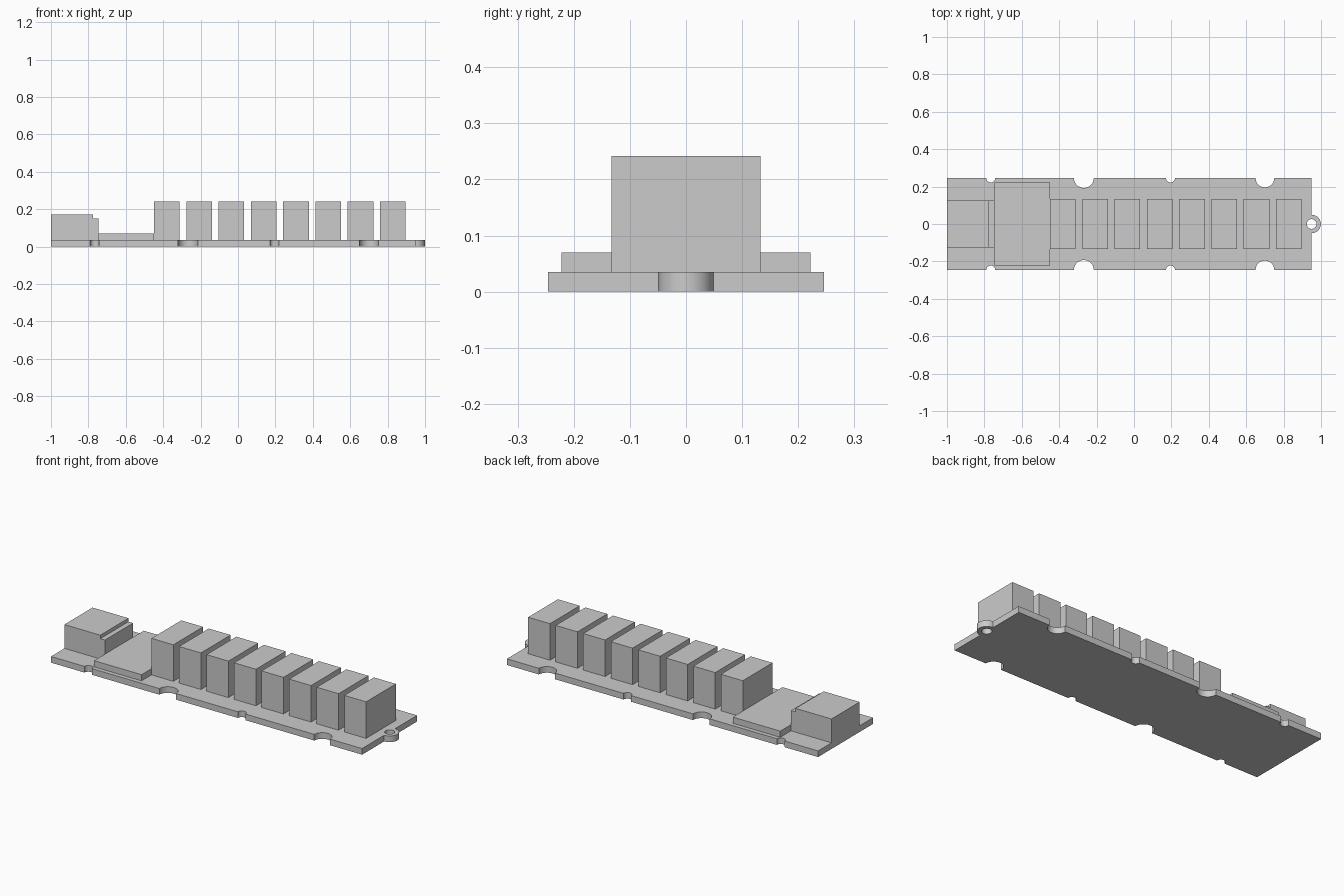
import bpy, bmesh
from math import sin, cos, pi, radians

default = bpy.data.objects.get("Cube")
if default:
    bpy.data.objects.remove(default, do_unlink=True)

grey = bpy.data.materials.new("plain_grey")
grey.use_nodes = True
grey.diffuse_color = (0.6, 0.6, 0.6, 1)
grey.node_tree.nodes["Principled BSDF"].inputs["Base Color"].default_value = (0.6, 0.6, 0.6, 1)

LEFT, RIGHT, HALF_WIDTH, THICK = -1.0, 0.95, 0.246, 0.035


def arc(cx, cy, r, start, end, steps=24):
    angles = [start + (end - start) * i / steps for i in range(steps + 1)]
    return [(cx + r * cos(a), cy + r * sin(a)) for a in angles]


def add_object(name, mesh):
    obj = bpy.data.objects.new(name, mesh)
    bpy.context.collection.objects.link(obj)
    mesh.materials.clear()
    mesh.materials.append(grey)
    return obj


def extruded(name, splines, depth):
    """Fill closed 2D outlines (inner ones become holes) and extrude up from z = 0."""
    curve = bpy.data.curves.new(name, 'CURVE')
    curve.dimensions, curve.fill_mode, curve.extrude = '2D', 'BOTH', depth / 2
    for points in splines:
        spline = curve.splines.new('POLY')
        spline.points.add(len(points) - 1)
        for p, (x, y) in zip(spline.points, points):
            p.co = (x, y, 0, 1)
        spline.use_cyclic_u = True
    temp = bpy.data.objects.new(name + "_outline", curve)
    mesh = bpy.data.meshes.new_from_object(temp)
    bpy.data.objects.remove(temp)
    bpy.data.curves.remove(curve)
    mesh.name = name
    bm = bmesh.new()
    bm.from_mesh(mesh)
    bmesh.ops.remove_doubles(bm, verts=bm.verts, dist=1e-5)
    bmesh.ops.translate(bm, verts=bm.verts, vec=(0, 0, depth / 2))
    bmesh.ops.recalc_face_normals(bm, faces=bm.faces)
    bm.to_mesh(mesh)
    bm.free()
    return add_object(name, mesh)


def prism(name, profile, half_y):
    """Side profile of (x, z) points, extruded across the board."""
    mesh = bpy.data.meshes.new(name)
    bm = bmesh.new()
    face = bm.faces.new([bm.verts.new((x, -half_y, z)) for x, z in profile])
    side = bmesh.ops.extrude_face_region(bm, geom=[face])
    verts = [v for v in side["geom"] if isinstance(v, bmesh.types.BMVert)]
    bmesh.ops.translate(bm, verts=verts, vec=(0, 2 * half_y, 0))
    bmesh.ops.recalc_face_normals(bm, faces=bm.faces)
    bm.to_mesh(mesh)
    bm.free()
    return add_object(name, mesh)


def box(name, x0, x1, half_y, top):
    return prism(name, [(x0, THICK), (x1, THICK), (x1, top), (x0, top)], half_y)


# Circuit board with edge notches and a screw eyelet at one end
notches = [(-0.766, 0.024), (-0.268, 0.053), (0.195, 0.024), (0.70, 0.05)]
front_edge = [(LEFT, -HALF_WIDTH)]
for x, r in notches:
    front_edge += arc(x, -HALF_WIDTH, r, pi, 0)
front_edge.append((RIGHT, -HALF_WIDTH))
back_edge = [(x, -y) for x, y in reversed(front_edge)]
eyelet = arc(RIGHT, 0, 0.049, -pi / 2, pi / 2)
hole = arc(RIGHT, 0, 0.026, 0, 2 * pi, 32)[:-1]
board = extruded("board", [front_edge + eyelet + back_edge, hole], THICK)
bpy.ops.object.select_all(action='DESELECT')
board.select_set(True)
bpy.context.view_layer.objects.active = board
bpy.ops.object.shade_smooth_by_angle(angle=radians(30))

# Stepped connector at the other end
prism("connector", [(LEFT, THICK), (-0.746, THICK), (-0.746, 0.15),
                    (-0.775, 0.15), (-0.775, 0.17), (LEFT, 0.17)], 0.126)

# Flat chip package
box("chip", -0.746, -0.449, 0.222, 0.07)

# Row of terminal blocks
for i in range(8):
    x = -0.449 + i * 0.1726
    box(f"terminal_block_{i + 1}", x, x + 0.137, 0.133, 0.242)
